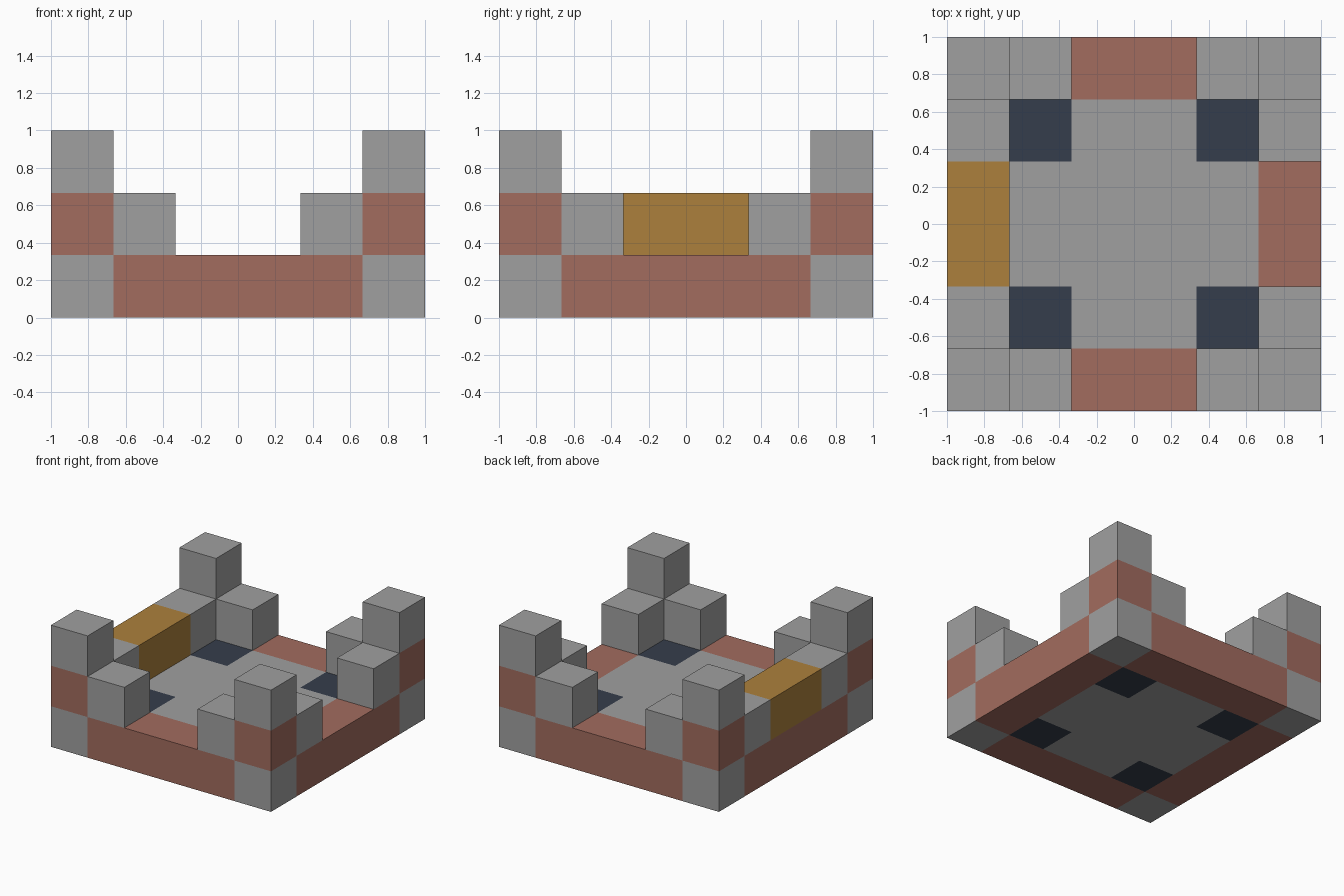
import bpy, bmesh
from mathutils import Vector

cube = bpy.data.objects.get("Cube")
if cube:
    bpy.data.objects.remove(cube)

N = 6            # cells along each side
S = 2 / N        # cell size
LAST = N - 1


def material(name, rgb):
    m = bpy.data.materials.new(name)
    m.use_nodes = True
    m.diffuse_color = (*rgb, 1)
    bsdf = m.node_tree.nodes["Principled BSDF"]
    bsdf.inputs["Base Color"].default_value = (*rgb, 1)
    bsdf.inputs["Roughness"].default_value = 0.9
    return m


stone = material("stone grey", (0.352, 0.352, 0.352))
brick = material("brick red", (0.361, 0.150, 0.114))
ochre = material("ochre wood", (0.413, 0.216, 0.045))
navy = material("dark slate", (0.036, 0.048, 0.072))

parts = []       # (name, material, set of cells)


def part(name, mat, cells):
    parts.append((name, mat, set(cells)))


def box(x0, x1, y0, y1, z):
    return [(x, y, z) for x in range(x0, x1 + 1) for y in range(y0, y1 + 1)]


# Corner towers, the low walls beside them and the dark floor tiles
for sx, x in (("right", 0), ("left", LAST)):
    for sy, y in (("front", 0), ("back", LAST)):
        tag = f"{sy}_{sx}"
        ix, iy = (1 if x == 0 else LAST - 1), (1 if y == 0 else LAST - 1)
        part(f"tower_foot_{tag}", stone, [(x, y, 0)])
        part(f"tower_band_{tag}", brick, [(x, y, 1)])
        part(f"tower_top_{tag}", stone, [(x, y, 2)])
        part(f"end_wall_{tag}", stone, [(ix, y, 1)])
        part(f"side_wall_{tag}", stone, [(x, iy, 1)])
        part(f"floor_tile_{tag}", navy, [(ix, iy, 0)])

# Brick edging around the base
part("edging_front", brick, box(1, LAST - 1, 0, 0, 0))
part("edging_back", brick, box(1, LAST - 1, LAST, LAST, 0))
part("edging_right", brick, box(0, 0, 1, LAST - 1, 0))
part("edging_left", brick, box(LAST, LAST, 1, LAST - 1, 0))

# Stone floor in the shape of a cross
part("floor", stone, set(box(2, 3, 1, 4, 0)) | set(box(1, 4, 2, 3, 0)))

# Wooden beam closing the right side
part("beam", ochre, box(0, 0, 2, 3, 1))

filled = set().union(*(cells for _, _, cells in parts))


def build(name, mat, cells):
    """Skin the cells, leaving out faces hidden against a neighbour."""
    bm = bmesh.new()
    for cell in cells:
        base = Vector(cell)
        for axis in range(3):
            for side in (0, 1):
                step = list(cell)
                step[axis] += 2 * side - 1
                if tuple(step) in filled:
                    continue
                u, v = Vector(), Vector()
                u[(axis + 1) % 3] = v[(axis + 2) % 3] = 1
                start = base.copy()
                start[axis] += side
                ring = [start, start + u, start + u + v, start + v]
                if side == 0:
                    ring.reverse()
                bm.faces.new([bm.verts.new(p * S - Vector((1, 1, 0))) for p in ring])
    bmesh.ops.remove_doubles(bm, verts=bm.verts[:], dist=0.001)
    bmesh.ops.dissolve_limit(bm, angle_limit=0.01, verts=bm.verts[:], edges=bm.edges[:])
    mesh = bpy.data.meshes.new(name)
    bm.to_mesh(mesh)
    bm.free()
    mesh.materials.append(mat)
    bpy.context.collection.objects.link(bpy.data.objects.new(name, mesh))


for entry in parts:
    build(*entry)
